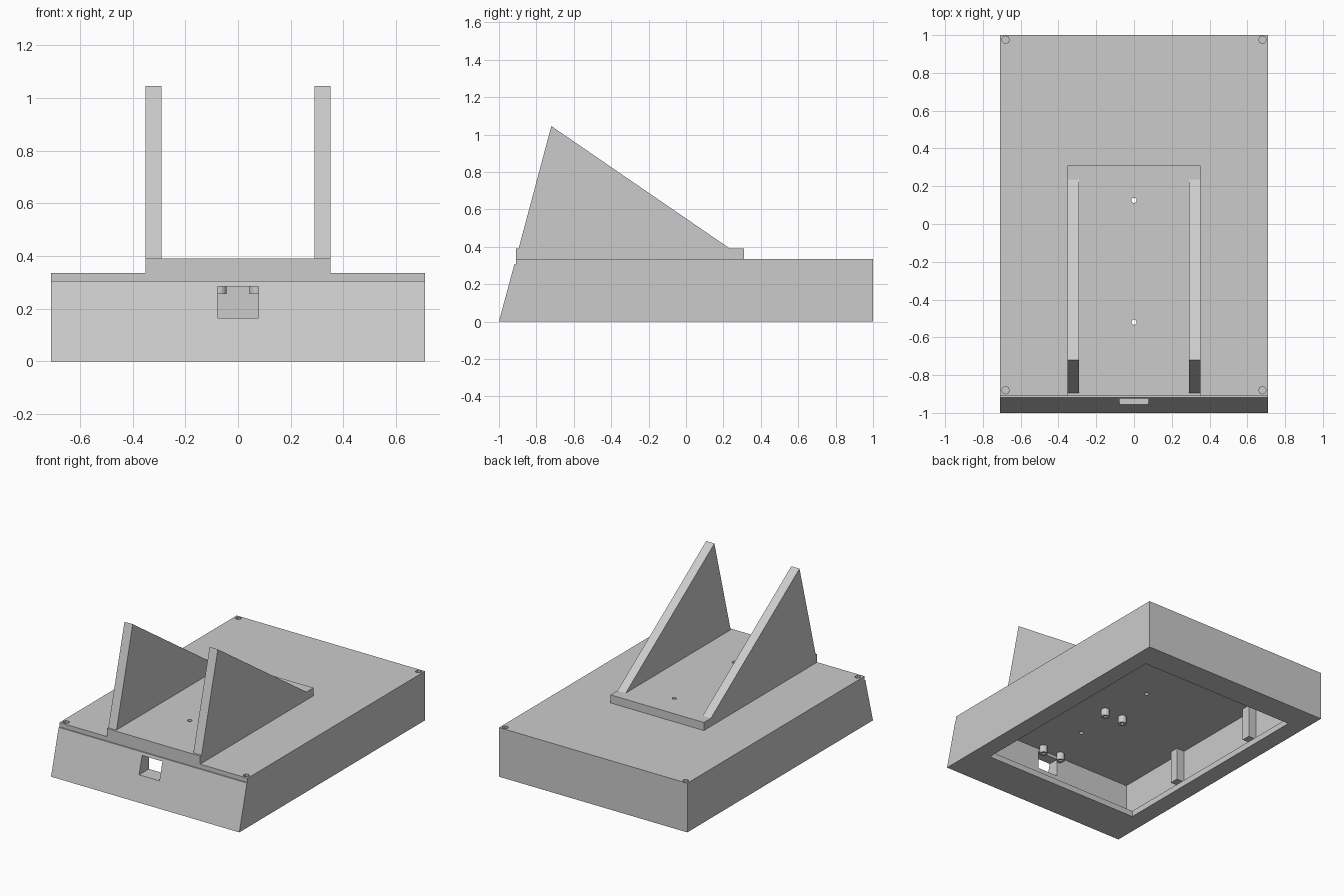
import bpy, bmesh
from mathutils import Matrix, Vector

if "Cube" in bpy.data.objects:
    bpy.data.objects.remove(bpy.data.objects["Cube"], do_unlink=True)

grey = bpy.data.materials.new("plain_grey")
grey.use_nodes = True
colour = (0.6, 0.6, 0.6, 1)
grey.diffuse_color = colour
for node in grey.node_tree.nodes:
    if node.type == "BSDF_PRINCIPLED":
        node.inputs["Base Color"].default_value = colour


def finish(bm, name):
    bmesh.ops.recalc_face_normals(bm, faces=bm.faces)
    mesh = bpy.data.meshes.new(name)
    bm.to_mesh(mesh)
    bm.free()
    mesh.materials.append(grey)
    ob = bpy.data.objects.new(name, mesh)
    bpy.context.scene.collection.objects.link(ob)
    return ob


def box(name, x, y, z):
    bm = bmesh.new()
    bmesh.ops.create_cube(bm, size=1)
    for v in bm.verts:
        v.co = Vector([r[0] if c < 0 else r[1] for c, r in zip(v.co, (x, y, z))])
    return finish(bm, name)


def prism(name, profile, x0, x1):
    """Side outline in (y, z), extruded along x."""
    bm = bmesh.new()
    face = bm.faces.new([bm.verts.new((x0, y, z)) for y, z in profile])
    new = bmesh.ops.extrude_face_region(bm, geom=[face])["geom"]
    moved = [g for g in new if isinstance(g, bmesh.types.BMVert)]
    bmesh.ops.translate(bm, verts=moved, vec=(x1 - x0, 0, 0))
    return finish(bm, name)


def cylinder(name, x, y, radius, z0, z1, sides=16):
    bm = bmesh.new()
    bmesh.ops.create_cone(bm, cap_ends=True, segments=sides, radius1=radius,
                          radius2=radius, depth=z1 - z0,
                          matrix=Matrix.Translation((x, y, (z0 + z1) / 2)))
    return finish(bm, name)


def cut(ob, cutters):
    """Subtract each cutter, then bake the result and drop the cutters."""
    for c in cutters:
        mod = ob.modifiers.new("cut", "BOOLEAN")
        mod.operation, mod.solver, mod.object = "DIFFERENCE", "EXACT", c
        c.hide_render = True
    bpy.context.view_layer.update()
    graph = bpy.context.evaluated_depsgraph_get()
    mesh = bpy.data.meshes.new_from_object(ob.evaluated_get(graph))
    ob.modifiers.clear()
    ob.data = mesh
    for c in cutters:
        bpy.data.objects.remove(c, do_unlink=True)


W, SEAM, TOP, DECK = 0.71, 0.305, 0.335, 0.39
FRONT, BACK = -0.91, 1.0


def corner_holes():
    return [cylinder("screw_cutter", x, y, 0.02, 0.2, 0.4, 8)
            for x in (-0.68, 0.68) for y in (-0.88, 0.975)]


def centre_holes():
    return [cylinder("hole_cutter", 0, y, 0.014, 0.2, 0.5) for y in (-0.52, 0.125)]


# Housing with sloped front, hollow inside, a bottom lip and a port window
housing = prism("housing", [(-1, 0), (BACK, 0), (BACK, SEAM), (-0.918, SEAM)], -W, W)
cut(housing, [
    box("cavity_cutter", (-0.65, 0.65), (-0.85, 0.94), (0.04, 0.5)),
    box("opening_cutter", (-0.59, 0.59), (-0.72, 0.82), (-0.1, 0.1)),
    box("port_cutter", (-0.077, 0.077), (-1.2, -0.8), (0.165, 0.285)),
] + corner_holes())

# Lid and the raised mounting plate
lid = box("lid", (-W, W), (FRONT, BACK), (SEAM, TOP))
cut(lid, corner_holes() + centre_holes())
plate = box("mounting_plate", (-0.352, 0.352), (FRONT, 0.31), (TOP, DECK))
cut(plate, centre_holes())

# Triangular supports and inner wall posts on both sides
for side, s in (("left", 1), ("right", -1)):
    prism(side + "_support", [(-0.895, DECK), (0.235, DECK), (-0.72, 1.045)],
          s * 0.29, s * 0.352)
    for end, y in (("front", -0.31), ("back", 0.4)):
        x0, x1 = sorted((s * 0.59, s * 0.65))
        box(f"{side}_{end}_post", (x0, x1), (y - 0.03, y + 0.03), (0.08, SEAM))

    # Small hollow standoffs under the lid
    for end, y in (("front", -0.81), ("back", -0.2)):
        standoff = cylinder(f"{side}_{end}_standoff", s * 0.07, y, 0.026, 0.255, SEAM)
        cut(standoff, [cylinder("bore_cutter", s * 0.07, y, 0.011, 0.2, 0.3)])
